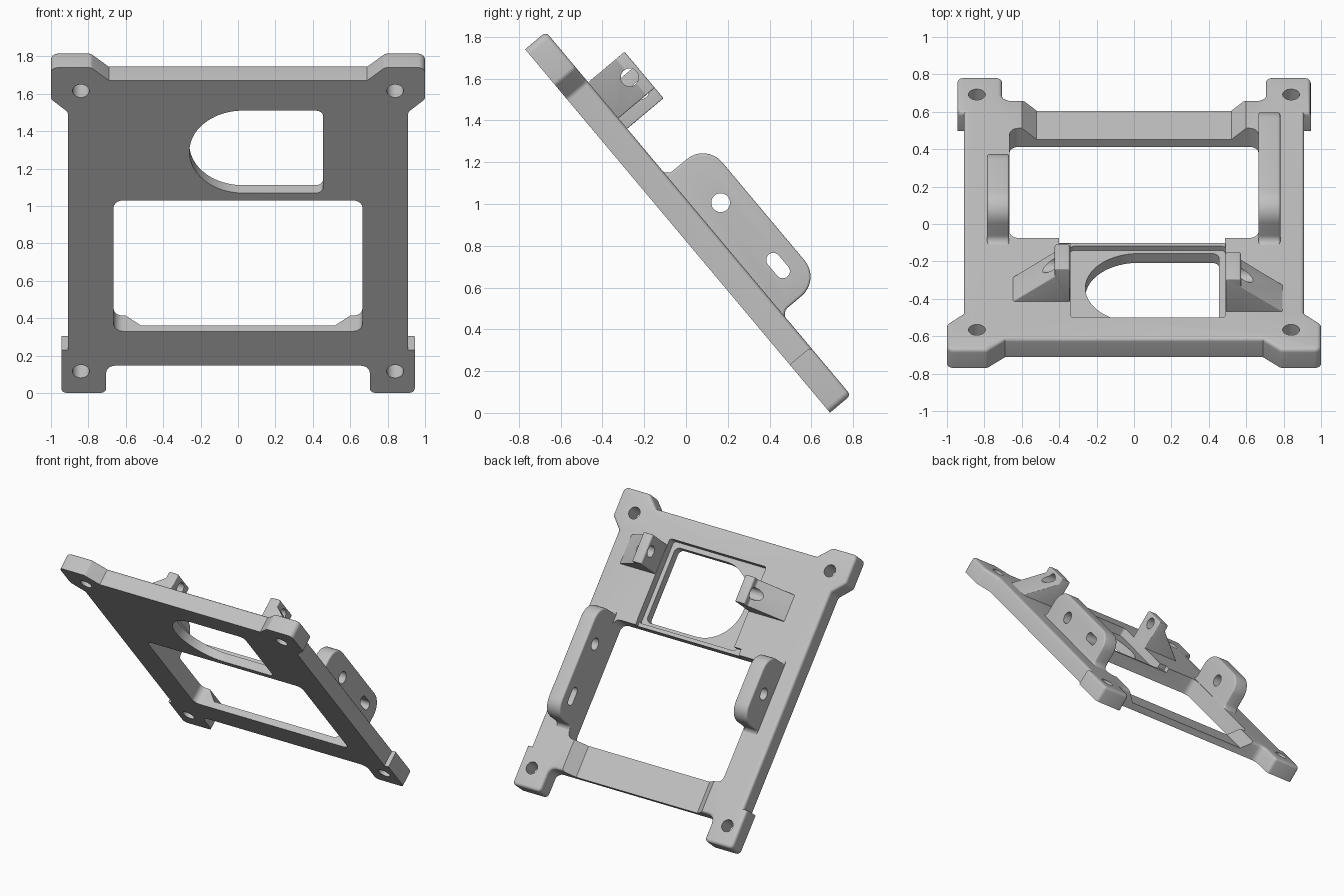
import bpy, bmesh, math
from mathutils import Matrix, Vector

if "Cube" in bpy.data.objects:
    bpy.data.objects.remove(bpy.data.objects["Cube"], do_unlink=True)

# Plate frame: x across, u down the slope, w out of the back face
TILT = math.radians(50)
C, S = math.cos(TILT), math.sin(TILT)
FRAME = Matrix(((1, 0, 0, 0), (0, C, S, -0.77), (0, -S, C, 1.74), (0, 0, 0, 1)))
THICK = 0.13
PLANES = {"xu": lambda a, b, c: (a, b, c),
          "uw": lambda a, b, c: (c, a, b),
          "xw": lambda a, b, c: (a, c, b)}

grey = bpy.data.materials.new("light grey")
grey.use_nodes = True
grey.diffuse_color = (0.53, 0.53, 0.53, 1)
grey.node_tree.nodes["Principled BSDF"].inputs["Base Color"].default_value = grey.diffuse_color


def rounded(points, steps=8):
    """Polygon whose corners (a, b, radius) become arcs."""
    out = []
    for i, p in enumerate(points):
        v = Vector(p[:2])
        r = p[2] if len(p) > 2 else 0
        if not r:
            out.append(v)
            continue
        d1 = (Vector(points[i - 1][:2]) - v).normalized()
        d2 = (Vector(points[(i + 1) % len(points)][:2]) - v).normalized()
        half = d1.angle(d2) / 2
        centre = v + (d1 + d2).normalized() * r / math.sin(half)
        s = v + d1 * r / math.tan(half) - centre
        e = v + d2 * r / math.tan(half) - centre
        turn = math.atan2(s.x * e.y - s.y * e.x, s.dot(e))
        for k in range(steps + 1):
            t = turn * k / steps
            out.append(centre + Vector((s.x * math.cos(t) - s.y * math.sin(t),
                                        s.x * math.sin(t) + s.y * math.cos(t))))
    return out


def inset(points, dist):
    """Move every side of a polygon inwards."""
    pts = [Vector(p[:2]) for p in points]
    area = sum(pts[i - 1].x * p.y - pts[i - 1].y * p.x for i, p in enumerate(pts))
    sign = 1 if area > 0 else -1
    out = []
    for i, p in enumerate(pts):
        a = (p - pts[i - 1]).normalized()
        b = (pts[(i + 1) % len(pts)] - p).normalized()
        n1, n2 = Vector((-a.y, a.x)), Vector((-b.y, b.x))
        out.append(p + (n1 + n2) * sign * dist / (1 + n1.dot(n2)))
    return out


def box(a0, a1, b0, b1, r=0):
    return [(a0, b0, r), (a1, b0, r), (a1, b1, r), (a0, b1, r)]


def slot(a, b, r, length=0, n=32):
    """Circle, stretched along the first axis by length."""
    pts = []
    for k in range(n):
        t = 2 * math.pi * (k + 0.5) / n
        pts.append((a + r * math.cos(t) + math.copysign(length / 2, math.cos(t)), b + r * math.sin(t)))
    return pts


def prism(name, points, lo, hi, plane="xu", low_round=0, high_round=0):
    """Extruded polygon with optionally rounded rims."""
    put = PLANES[plane]
    arc = [math.pi / 2 * k / 4 for k in range(5)]
    levels = [(lo, 0)]
    if low_round:
        levels = [(lo + low_round * (1 - math.sin(t)), low_round * (1 - math.cos(t))) for t in reversed(arc)]
    if high_round:
        levels += [(hi - high_round * (1 - math.sin(t)), high_round * (1 - math.cos(t))) for t in arc]
    else:
        levels.append((hi, 0))
    bm = bmesh.new()
    rings = [[bm.verts.new(put(p[0], p[1], c)) for p in inset(points, d)] for c, d in levels]
    bm.faces.new(rings[0])
    bm.faces.new(rings[-1])
    n = len(points)
    for r0, r1 in zip(rings, rings[1:]):
        for i in range(n):
            j = (i + 1) % n
            bm.faces.new((r0[i], r0[j], r1[j], r1[i]))
    bmesh.ops.recalc_face_normals(bm, faces=bm.faces)
    mesh = bpy.data.meshes.new(name)
    bm.to_mesh(mesh)
    bm.free()
    mesh.materials.append(grey)
    ob = bpy.data.objects.new(name, mesh)
    bpy.context.collection.objects.link(ob)
    ob.matrix_world = FRAME
    return ob


def volume(mesh):
    bm = bmesh.new()
    bm.from_mesh(mesh)
    v = bm.calc_volume()
    bm.free()
    return v


def cut(ob, cutters):
    """Subtract cutters one by one, keeping only sound results."""
    for c in cutters:
        before = volume(ob.data)
        for solver in ("EXACT", "MANIFOLD", "FLOAT"):
            m = ob.modifiers.new("cut", "BOOLEAN")
            m.operation, m.solver, m.object = "DIFFERENCE", solver, c
            bpy.context.view_layer.update()
            mesh = bpy.data.meshes.new_from_object(ob.evaluated_get(bpy.context.evaluated_depsgraph_get()))
            ob.modifiers.clear()
            if 0.5 < volume(mesh) / before < 0.9999:
                ob.data = mesh
                break
        bpy.data.objects.remove(c, do_unlink=True)


def smooth(ob):
    bpy.ops.object.select_all(action="DESELECT")
    ob.select_set(True)
    bpy.context.view_layer.objects.active = ob
    bpy.ops.object.shade_smooth_by_angle(angle=math.radians(35))


# Base plate with four corner ears
half = [(0.69, 0.09), (0.785, 0, 0.03), (1.0, 0, 0.035), (1.0, 0.22, 0.03), (0.91, 0.31, 0.03),
        (0.91, 1.97), (0.945, 1.97), (0.945, 2.27, 0.03), (0.705, 2.27, 0.03), (0.705, 2.08, 0.05)]
outline = half + [(-p[0],) + p[1:] for p in reversed(half)]
plate = prism("base_plate", rounded(outline, 5), 0, THICK, high_round=0.022)

# Plate openings: main window, round-ended window, recess, thin ridge, thin lower bar
d_window = [(0.455, 0.30, 0.04), (0.455, 0.875, 0.04), (-0.26, 0.875, 0.286), (-0.26, 0.30, 0.286)]
low_bar = [(-0.62, 0.15), (-0.52, 0.05), (0.52, 0.05), (0.62, 0.15), (0.62, 0.3), (-0.62, 0.3)]
cutters = [
    prism("cut_window", rounded(box(-0.665, 0.665, 0.927, 1.84, 0.05)), -0.1, 0.3),
    prism("cut_d_window", rounded(d_window, 20), -0.1, 0.3),
    prism("cut_recess", rounded(box(-0.34, 0.488, 0.265, 0.90, 0.02)), 0.065, 0.3),
    prism("cut_ridge", box(-0.40, 0.486, 0.88, 1.0), 0.095, 0.31),
    prism("cut_low_bar", low_bar, 1.80, 2.15, "xw"),
]
for side in (-1, 1):
    for u in (0.163, 2.12):
        cutters.append(prism("cut_screw_hole", slot(side * 0.84, u, 0.045), -0.1, 0.3))
cut(plate, cutters)
smooth(plate)


# Upright side tabs with filleted feet
def tab(name, x0, x1, end, slots):
    start, top, foot, base = 0.90, 0.375, 0.04, THICK - 0.002
    profile = [(start - 0.045, 0.09), (start - 0.045, base), (start, base, foot),
               (start, top, 0.12), (end, top, 0.12), (end, base, foot),
               (end + 0.045, base), (end + 0.045, 0.09)]
    ob = prism(name, rounded(profile), x0, x1, "uw", 0.012, 0.012)
    cut(ob, [prism("cut_tab", slot(*s), x0 - 0.1, x1 + 0.1, "uw") for s in slots])
    smooth(ob)


tab("left_tab", 0.665, 0.782, 1.755, [(1.164, 0.245, 0.045), (1.571, 0.262, 0.034, 0.07)])
tab("right_tab", -0.785, -0.667, 1.41, [(1.164, 0.245, 0.045)])


# Drilled lugs with sloping gussets
def lug(name, side, inner, u0, u1, hole_u):
    profile = [(0, 0.08), (0, 0.357, 0.012), (0.082, 0.357, 0.012), (0.082, 0.305, 0.012),
               (0.31, 0.125), (0.31, 0.08)]
    points = rounded([(side * (inner + p[0]),) + p[1:] for p in profile], 4)
    ob = prism(name, points, u0, u1, "xw", 0.006, 0.006)
    cut(ob, [prism("cut_lug", slot(hole_u, 0.297, 0.043), -1, 1, "uw")])
    smooth(ob)


lug("left_lug", 1, 0.49, 0.315, 0.54, 0.425)
lug("right_lug", -1, 0.342, 0.40, 0.605, 0.505)
